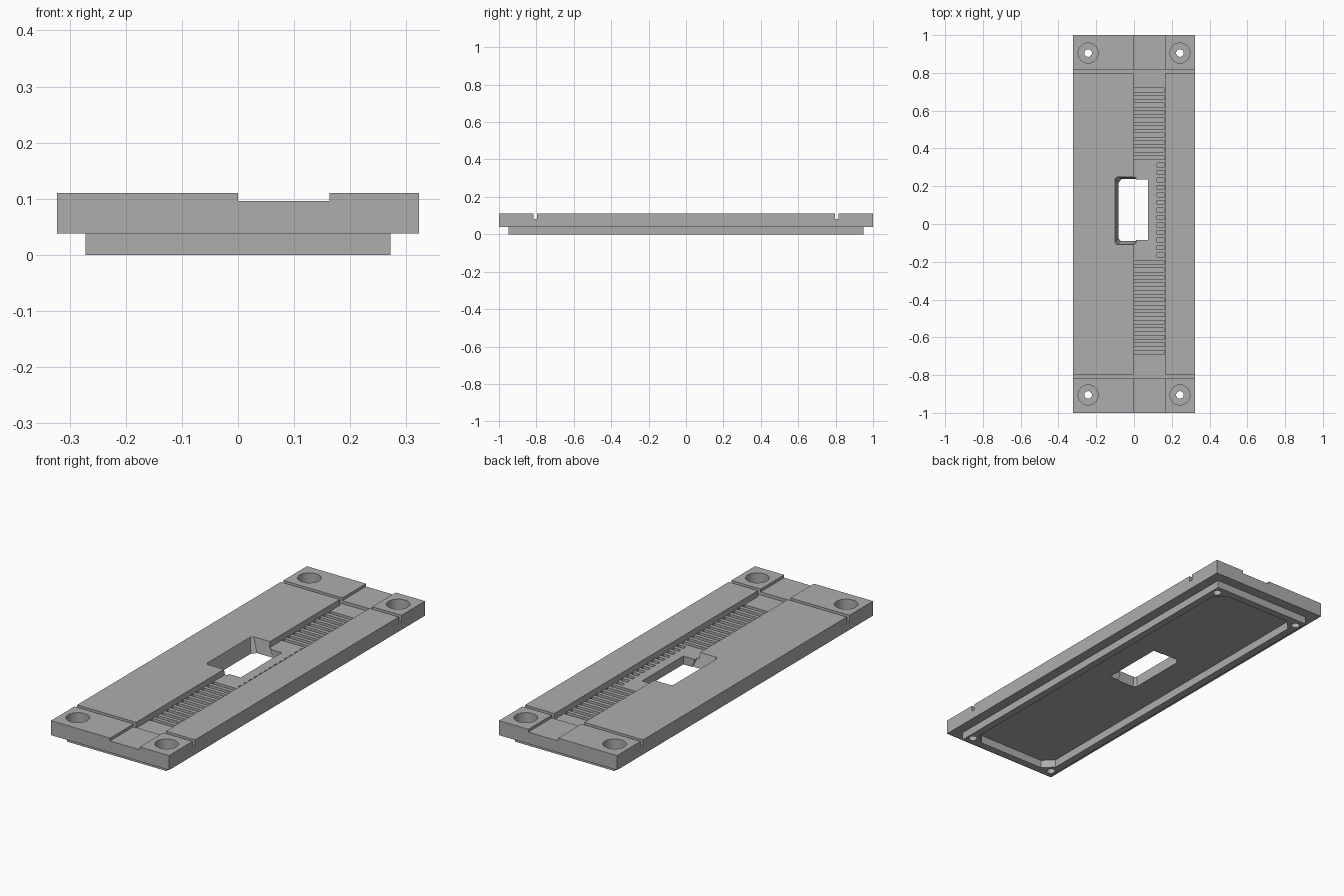
import bpy, bmesh, math

cube = bpy.data.objects.get("Cube")
if cube:
    bpy.data.objects.remove(cube)

HALF_X, HALF_Y, TOP, FLANGE = 0.323, 1.0, 0.11, 0.038

grey = bpy.data.materials.new("mid_grey")
grey.use_nodes = True
colour = (0.42, 0.42, 0.42, 1)
grey.diffuse_color = colour
grey.node_tree.nodes["Principled BSDF"].inputs["Base Color"].default_value = colour


def loft(bm, low, high, z0, z1):
    """Closed solid between two outlines with equal point counts."""
    a = [bm.verts.new((x, y, z0)) for x, y in low]
    b = [bm.verts.new((x, y, z1)) for x, y in high]
    bm.faces.new(a[::-1])
    bm.faces.new(b)
    for i in range(len(a)):
        j = (i + 1) % len(a)
        bm.faces.new((a[i], a[j], b[j], b[i]))


def box(bm, x0, x1, y0, y1, z0, z1):
    outline = [(x0, y0), (x1, y0), (x1, y1), (x0, y1)]
    loft(bm, outline, outline, z0, z1)


def cylinder(bm, x, y, r, z0, z1, n=32):
    ring = [(x + r * math.cos(math.tau * i / n), y + r * math.sin(math.tau * i / n))
            for i in range(n)]
    loft(bm, ring, ring, z0, z1)


def make(name, bm):
    bmesh.ops.recalc_face_normals(bm, faces=bm.faces)
    mesh = bpy.data.meshes.new(name)
    bm.to_mesh(mesh)
    bm.free()
    mesh.materials.append(grey)
    obj = bpy.data.objects.new(name, mesh)
    bpy.context.collection.objects.link(obj)
    return obj


def combine(name, bm, operation="DIFFERENCE"):
    """Apply a boolean to the plate, then drop the helper."""
    helper = make(name, bm)
    helper.hide_render = True
    mod = plate.modifiers.new(name, "BOOLEAN")
    mod.operation, mod.solver, mod.object = operation, "EXACT", helper
    bpy.context.view_layer.objects.active = plate
    bpy.ops.object.modifier_apply(modifier=mod.name)
    bpy.data.objects.remove(helper)


# Upper plate
bm = bmesh.new()
box(bm, -HALF_X, HALF_X, -HALF_Y, HALF_Y, FLANGE, TOP)
plate = make("cover_plate", bm)

# Lower rim, slightly sunk into the plate
bm = bmesh.new()
box(bm, -0.272, 0.272, -0.948, 0.948, 0, FLANGE + 0.005)
combine("lower_rim", bm, "UNION")

# Underside pocket with cut corners around the screw holes
px, py, c = 0.235, 0.91, 0.05
pocket = [(px, c - py), (px, py - c), (px - c, py), (c - px, py),
          (-px, py - c), (-px, c - py), (c - px, -py), (px - c, -py)]
bm = bmesh.new()
loft(bm, pocket, pocket, -0.05, 0.04)
combine("underside_pocket", bm)

# Long channel: shallow at the ends, deeper between the cross grooves
bm = bmesh.new()
box(bm, 0, 0.163, -1.1, 1.1, 0.096, 0.2)
combine("end_channel", bm)
bm = bmesh.new()
box(bm, 0, 0.163, -0.816, 0.816, 0.081, 0.2)
combine("deep_channel", bm)

# Cross grooves near both ends
bm = bmesh.new()
for y in (-0.806, 0.806):
    box(bm, -0.4, 0.4, y - 0.01, y + 0.01, 0.081, 0.2)
combine("cross_grooves", bm)

# Row of slots, short beside the window
bm = bmesh.new()
for i in range(36):
    y = 0.72 - 0.0397 * i
    x0 = 0.122 if 10 <= i < 23 else 0.001
    box(bm, x0, 0.162, y - 0.02, y, 0.062, 0.15)
combine("slots", bm)

# Window: sloped half beside the channel, straight half inside it
low = [(0.03, -0.088), (0.03, 0.238), (-0.06, 0.238), (-0.08, 0.215),
       (-0.08, -0.07), (-0.068, -0.088)]
high = [(0.0, -0.11), (0.0, 0.25), (-0.09, 0.25), (-0.1, 0.24),
        (-0.1, -0.1), (-0.09, -0.11)]
bm = bmesh.new()
loft(bm, low, high, 0.03, TOP + 0.001)
combine("sloped_window", bm)
bm = bmesh.new()
box(bm, -0.01, 0.075, -0.086, 0.236, 0.02, 0.2)
combine("straight_window", bm)

# Counterbored screw holes in the corners
corners = [(x, y) for x in (-0.243, 0.243) for y in (-0.905, 0.905)]
for name, radius, z0 in (("counterbores", 0.053, 0.05), ("screw_holes", 0.02, -0.1)):
    bm = bmesh.new()
    for x, y in corners:
        cylinder(bm, x, y, radius, z0, 0.2)
    combine(name, bm)

# Smooth only the round hole walls
plate.select_set(True)
bpy.context.view_layer.objects.active = plate
bpy.ops.object.shade_smooth_by_angle(angle=math.radians(25))
